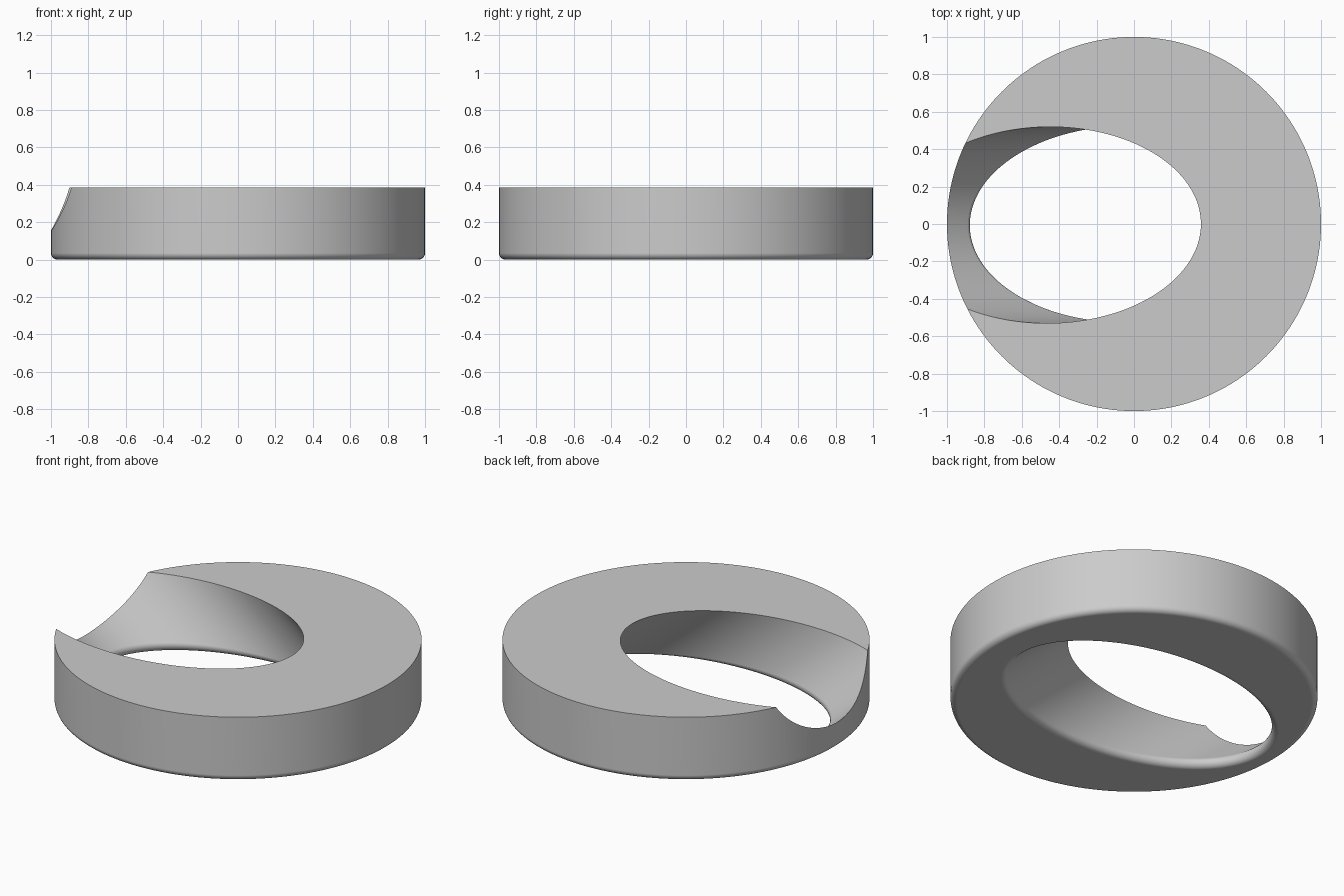
import bpy, bmesh, math
from mathutils import Vector

if "Cube" in bpy.data.objects:
    bpy.data.objects.remove(bpy.data.objects["Cube"])

HEIGHT, FILLET = 0.385, 0.035
BORE_R, TILT, TURN = 0.525, math.radians(50), math.radians(0.7)
SEGS, STEPS = 160, 8

grey = bpy.data.materials.new("light grey")
grey.diffuse_color = (0.6, 0.6, 0.6, 1)
grey.use_nodes = True
grey.node_tree.nodes["Principled BSDF"].inputs["Base Color"].default_value = grey.diffuse_color


def loft(name, rings):
    """Closed solid from a stack of rings, capped at both ends."""
    bm = bmesh.new()
    loops = [[bm.verts.new(p) for p in ring] for ring in rings]
    for a, b in zip(loops, loops[1:]):
        for i in range(len(a)):
            j = (i + 1) % len(a)
            bm.faces.new((a[i], a[j], b[j], b[i]))
    bm.faces.new(loops[0][::-1])
    bm.faces.new(loops[-1])
    bmesh.ops.recalc_face_normals(bm, faces=bm.faces)
    mesh = bpy.data.meshes.new(name)
    bm.to_mesh(mesh)
    bm.free()
    mesh.materials.append(grey)
    obj = bpy.data.objects.new(name, mesh)
    bpy.context.collection.objects.link(obj)
    return obj


# Round disc with a filleted lower rim
def circle(r, z):
    return [(r * math.cos(2 * math.pi * i / SEGS),
             r * math.sin(2 * math.pi * i / SEGS), z) for i in range(SEGS)]


arc = [math.pi / 2 * k / STEPS for k in range(STEPS + 1)]
disc = loft("tilted_bore_disc",
            [circle(1 - FILLET + FILLET * math.sin(a), FILLET - FILLET * math.cos(a)) for a in arc]
            + [circle(1, HEIGHT)])

# Tilted bore: elliptical at the floor, its lower edge flared by a constant-radius fillet
axis = Vector((-math.sin(TILT) * math.cos(TURN), -math.sin(TILT) * math.sin(TURN), math.cos(TILT)))
along = Vector((math.cos(TURN), math.sin(TURN), 0))
across = Vector((-math.sin(TURN), math.cos(TURN), 0))
major = BORE_R / math.cos(TILT)


def bore_column(t):
    """Points from below the floor, round the fillet, then up the wall."""
    p = along * major * math.cos(t) + across * BORE_R * math.sin(t)
    tangent = (across * BORE_R * math.cos(t) - along * major * math.sin(t)).normalized()
    out = Vector((tangent.y, -tangent.x, 0))
    wall = (axis - tangent * axis.dot(tangent)).normalized()
    half = out.angle(wall) / 2
    reach = FILLET / math.tan(half)
    centre = p + (out + wall).normalized() * FILLET / math.sin(half)
    sweep = math.pi - 2 * half
    floor = p + out * reach
    points = [floor - Vector((0, 0, 0.1))]
    for k in range(STEPS + 1):
        a = sweep * k / STEPS
        q = centre - out * FILLET * math.sin(a) - Vector((0, 0, FILLET * math.cos(a)))
        points.append(q + tangent * axis.dot(tangent) / axis.z * q.z)
    points.append(p + axis * 0.6 / axis.z)
    return points


columns = [bore_column(2 * math.pi * (i + 0.5) / SEGS) for i in range(SEGS)]
cutter = loft("bore_cutter", list(zip(*columns)))
cutter.hide_render = True

# Cut the bore
cut = disc.modifiers.new("bore", "BOOLEAN")
cut.operation, cut.solver, cut.object = "DIFFERENCE", "EXACT", cutter
bpy.context.view_layer.objects.active = disc
disc.select_set(True)
cutter.select_set(False)
bpy.ops.object.modifier_apply(modifier=cut.name)
bpy.data.objects.remove(cutter)

# Smooth walls and fillets, crisp upper edges
bpy.ops.object.shade_smooth_by_angle(angle=math.radians(30))
weighted = disc.modifiers.new("flat_face_normals", "WEIGHTED_NORMAL")
weighted.keep_sharp = True
